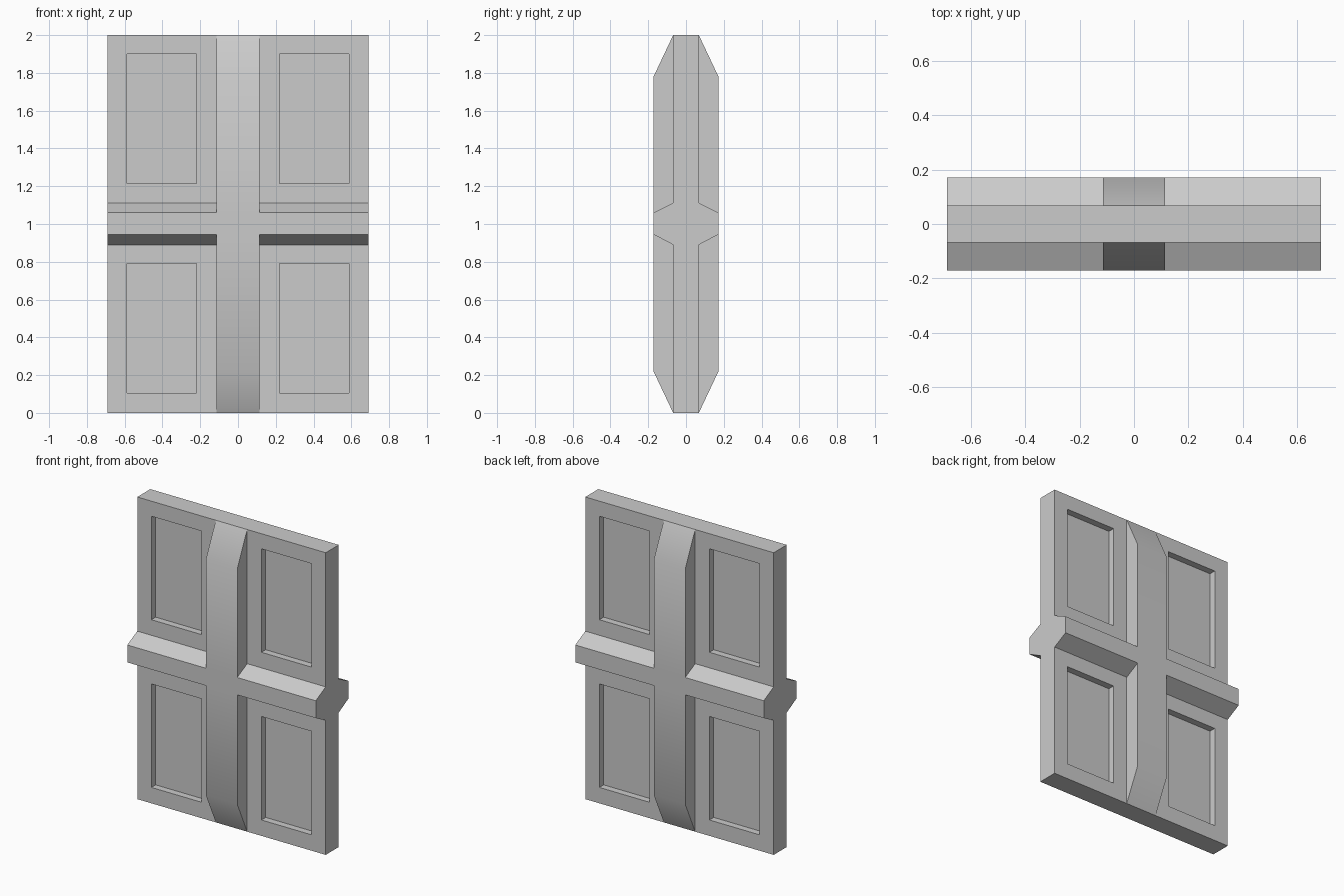
import bpy, bmesh, math
from mathutils import Vector

if "Cube" in bpy.data.objects:
    bpy.data.objects.remove(bpy.data.objects["Cube"])

W, T, D = 0.69, 0.068, 0.172      # half width, half slab thickness, half bar depth
H, BAR, CORE = 2.0, 0.115, 0.023  # height, half stile width, half thickness at panels


def prism(name, profile, half_width):
    """Extrude a (y, z) outline along x, centred on x = 0."""
    bm = bmesh.new()
    verts = [bm.verts.new((-half_width, y, z)) for y, z in profile]
    face = bm.faces.new(verts)
    ext = bmesh.ops.extrude_face_region(bm, geom=[face])["geom"]
    moved = [v for v in ext if isinstance(v, bmesh.types.BMVert)]
    bmesh.ops.translate(bm, verts=moved, vec=Vector((2 * half_width, 0, 0)))
    bmesh.ops.recalc_face_normals(bm, faces=bm.faces[:])
    mesh = bpy.data.meshes.new(name)
    bm.to_mesh(mesh)
    bm.free()
    obj = bpy.data.objects.new(name, mesh)
    bpy.context.collection.objects.link(obj)
    return obj


def combine(target, other, operation):
    """Apply an exact boolean and remove the helper."""
    mod = target.modifiers.new(operation.lower(), 'BOOLEAN')
    mod.operation, mod.solver, mod.object = operation, 'EXACT', other
    bpy.context.view_layer.objects.active = target
    bpy.ops.object.modifier_apply(modifier=mod.name)
    bpy.data.objects.remove(other)


# Flat slab
door = prism("panelled_door", [(-T, 0), (T, 0), (T, H), (-T, H)], W)

# Vertical stile, tapering into the slab at both ends
stile = prism("stile", [(-T, 0), (T, 0), (D, 0.22), (D, 1.78),
                        (T, H), (-T, H), (-D, 1.78), (-D, 0.22)], BAR)
combine(door, stile, 'UNION')

# Horizontal rail with chamfered top and bottom
rail = prism("rail", [(-T, 0.89), (T, 0.89), (D, 0.945), (D, 1.06),
                      (T, 1.112), (-T, 1.112), (-D, 1.06), (-D, 0.945)], W)
combine(door, rail, 'UNION')

# Four recessed panels on the front and back
for side in (-1, 1):
    for cx in (-0.403, 0.403):
        for z0, z1 in ((0.105, 0.79), (1.215, 1.90)):
            a, b = sorted((side * CORE, side * 0.2))
            cutter = prism("panel_cutter", [(a, z0), (b, z0), (b, z1), (a, z1)], 0.184)
            cutter.hide_render = True
            cutter.location.x = cx
            bpy.context.view_layer.update()
            combine(door, cutter, 'DIFFERENCE')

# Soft shading over the stile tapers, crisp edges elsewhere
bpy.ops.object.select_all(action='DESELECT')
door.select_set(True)
bpy.context.view_layer.objects.active = door
bpy.ops.object.shade_smooth_by_angle(angle=math.radians(30))
